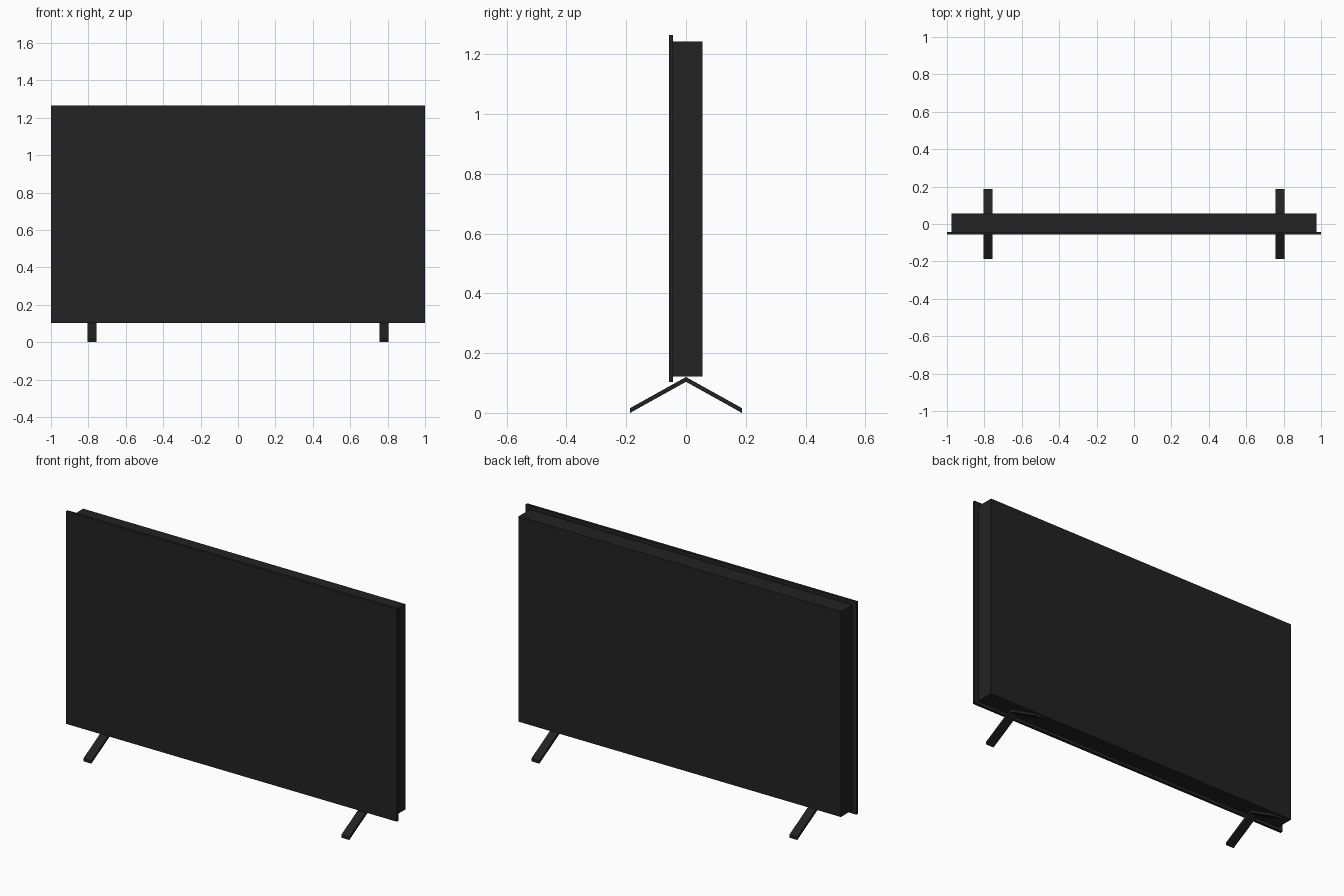
import bpy
import bmesh

cube = bpy.data.objects.get("Cube")
if cube:
    bpy.data.objects.remove(cube, do_unlink=True)

# One matt black for the whole set
black = bpy.data.materials.new("matt_black")
black.use_nodes = True
colour = (0.016, 0.016, 0.016, 1)
black.diffuse_color = colour
black.node_tree.nodes["Principled BSDF"].inputs["Base Color"].default_value = colour


def extrude_profile(name, profile, x0, x1):
    """Extrude a (y, z) outline along x into a closed solid."""
    bm = bmesh.new()
    face = bm.faces.new([bm.verts.new((x0, y, z)) for y, z in profile])
    result = bmesh.ops.extrude_face_region(bm, geom=[face])
    moved = [v for v in result["geom"] if isinstance(v, bmesh.types.BMVert)]
    bmesh.ops.translate(bm, verts=moved, vec=(x1 - x0, 0, 0))
    bmesh.ops.recalc_face_normals(bm, faces=bm.faces)
    mesh = bpy.data.meshes.new(name)
    bm.to_mesh(mesh)
    bm.free()
    mesh.materials.append(black)
    obj = bpy.data.objects.new(name, mesh)
    bpy.context.collection.objects.link(obj)
    return obj


def box(name, half_width, y0, y1, z0, z1):
    outline = [(y0, z0), (y1, z0), (y1, z1), (y0, z1)]
    return extrude_profile(name, outline, -half_width, half_width)


# Thin front panel overhanging a deeper housing
box("screen_panel", 1.0, -0.057, -0.043, 0.103, 1.265)
box("rear_housing", 0.975, -0.043, 0.055, 0.121, 1.243)

# Splayed feet, shaped like an upside-down V
reach, apex, thick = 0.187, 0.12, 0.016
foot = [(-reach, 0), (0, apex - thick), (reach, 0),
        (reach, thick), (0, apex), (-reach, thick)]
for name, x in (("right_foot", -0.78), ("left_foot", 0.78)):
    extrude_profile(name, foot, x - 0.024, x + 0.024)
